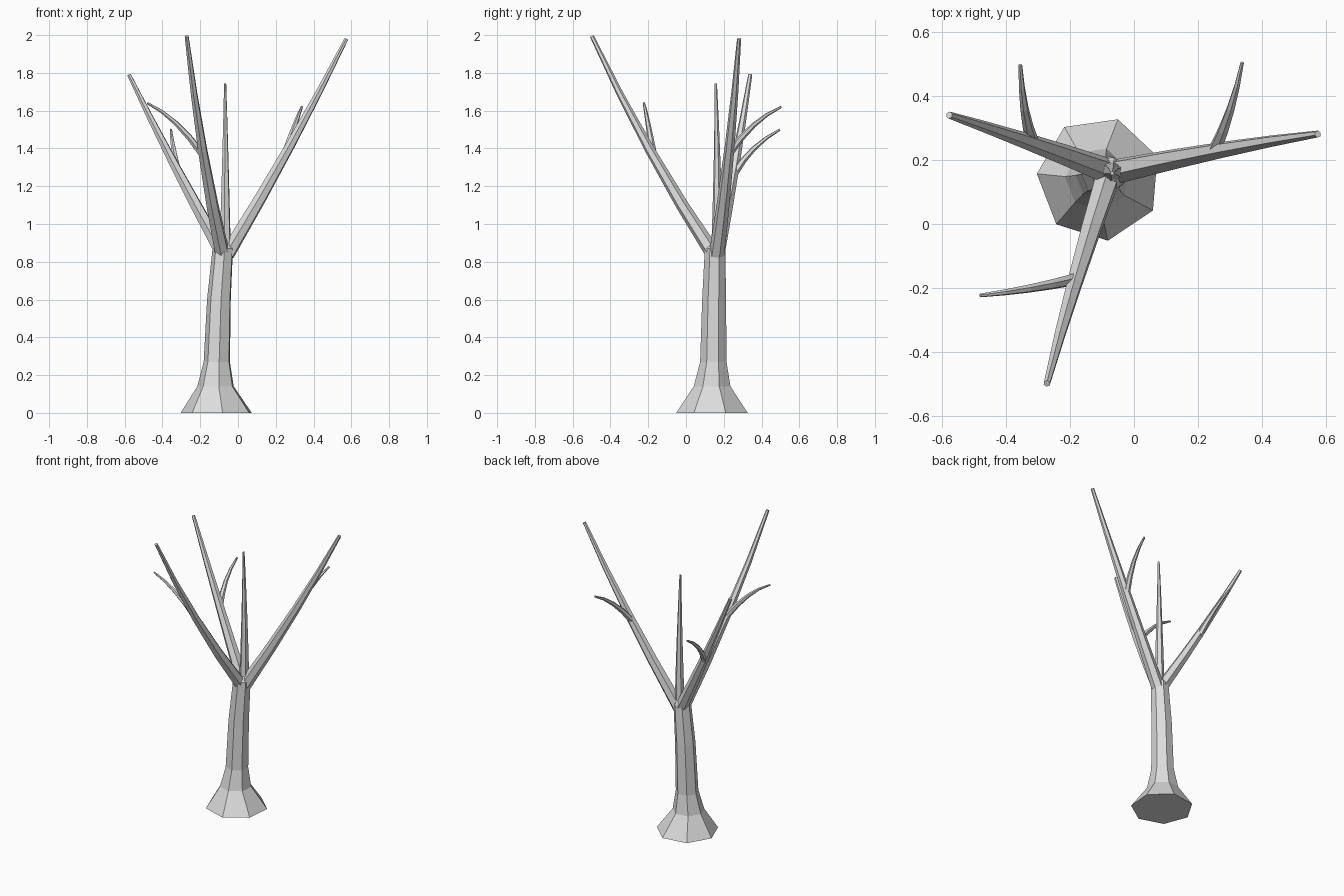
import bpy, bmesh, math
from mathutils import Vector

cube = bpy.data.objects.get("Cube")
if cube:
    bpy.data.objects.remove(cube, do_unlink=True)

bark = bpy.data.materials.new("grey_bark")
bark.use_nodes = True
grey = (0.72, 0.72, 0.72, 1)
bark.diffuse_color = grey
bark.node_tree.nodes["Principled BSDF"].inputs["Base Color"].default_value = grey


def limb(name, path, radii, sides=7, start=21, upright=False):
    """Flat-sided tapering tube through the path points, closed at both ends."""
    pts = [Vector(p) for p in path]
    up = Vector((0, 0, 1))
    bm = bmesh.new()
    rings = []
    for i, (p, r) in enumerate(zip(pts, radii)):
        tangent = pts[min(i + 1, len(pts) - 1)] - pts[max(i - 1, 0)]
        turn = up.rotation_difference(up if upright else tangent.normalized())
        ring = []
        for k in range(sides):
            a = math.radians(start) + math.tau * k / sides
            ring.append(bm.verts.new(p + turn @ Vector((r * math.cos(a), r * math.sin(a), 0))))
        rings.append(ring)
    for low, high in zip(rings, rings[1:]):
        for k in range(sides):
            n = (k + 1) % sides
            bm.faces.new((low[k], low[n], high[n], high[k]))
    bm.faces.new(rings[0][::-1])
    bm.faces.new(rings[-1])
    mesh = bpy.data.meshes.new(name)
    bm.to_mesh(mesh)
    bm.free()
    mesh.materials.append(bark)
    obj = bpy.data.objects.new(name, mesh)
    bpy.context.collection.objects.link(obj)


def arc(a, mid, b, steps):
    """Points on a smooth curve from a to b that passes through mid."""
    a, mid, b = Vector(a), Vector(mid), Vector(b)
    ctrl = 2 * mid - (a + b) / 2
    ts = [i / steps for i in range(steps + 1)]
    return [a * (1 - t) ** 2 + ctrl * (2 * t * (1 - t)) + b * t ** 2 for t in ts]


def branch(name, a, mid, b, r0, r1, steps=4, sides=6):
    radii = [r0 + (r1 - r0) * i / steps for i in range(steps + 1)]
    limb(name, arc(a, mid, b, steps), radii, sides)


# Trunk with flared foot
limb("trunk",
     [(-0.109, 0.141, 0), (-0.116, 0.14, 0.14), (-0.11, 0.146, 0.27),
      (-0.099, 0.15, 0.6), (-0.079, 0.155, 0.87), (-0.073, 0.16, 0.9)],
     [0.195, 0.1, 0.072, 0.065, 0.056, 0.03], upright=True)

# Upright leader
branch("leader", (-0.068, 0.165, 0.86), (-0.067, 0.165, 1.3), (-0.068, 0.158, 1.745), 0.032, 0.006)

# Three main branches
branch("left_branch", (-0.057, 0.163, 0.84), (0.279, 0.232, 1.42), (0.574, 0.281, 1.98), 0.041, 0.011)
branch("right_branch", (-0.085, 0.167, 0.85), (-0.34, 0.26, 1.32), (-0.577, 0.34, 1.79), 0.04, 0.011)
branch("front_branch", (-0.08, 0.152, 0.83), (-0.187, -0.19, 1.39), (-0.272, -0.498, 1.994), 0.041, 0.011)

# One curved twig on each main branch
branch("left_twig", (0.252, 0.23, 1.375), (0.302, 0.36, 1.525), (0.338, 0.504, 1.62), 0.021, 0.006)
branch("right_twig", (-0.316, 0.252, 1.262), (-0.342, 0.36, 1.4), (-0.355, 0.497, 1.5), 0.021, 0.006)
branch("front_twig", (-0.182, -0.172, 1.36), (-0.33, -0.202, 1.535), (-0.48, -0.223, 1.64), 0.02, 0.006)
